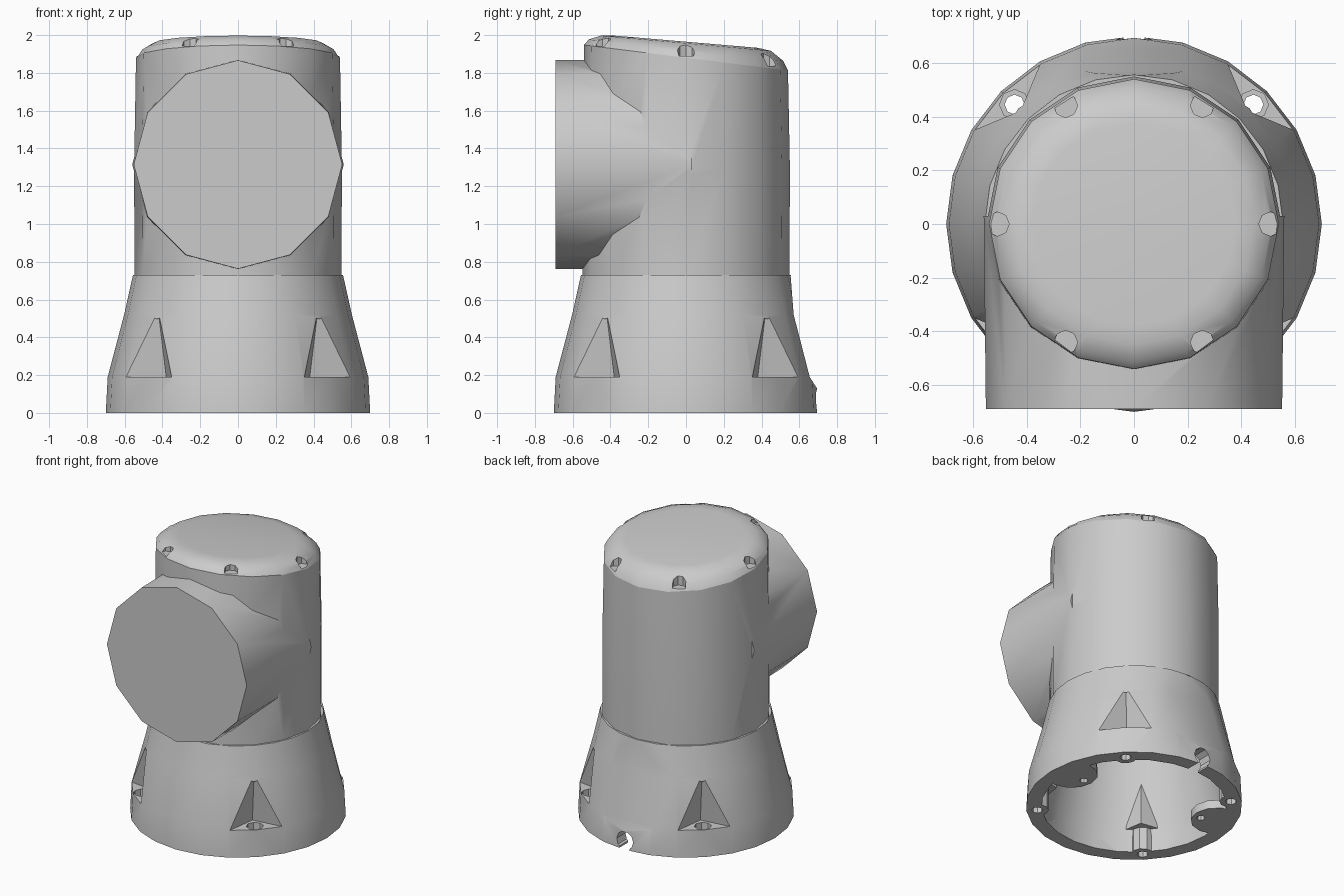
import bpy, bmesh, math
from mathutils import Vector, Matrix

if "Cube" in bpy.data.objects:
    bpy.data.objects.remove(bpy.data.objects["Cube"])


def make(name, bm):
    bmesh.ops.remove_doubles(bm, verts=bm.verts, dist=1e-5)
    bmesh.ops.recalc_face_normals(bm, faces=bm.faces)
    me = bpy.data.meshes.new(name)
    bm.to_mesh(me)
    bm.free()
    ob = bpy.data.objects.new(name, me)
    bpy.context.collection.objects.link(ob)
    return ob


def lathe(name, profile, seg, phase=0.0, shear=None):
    """Closed revolved solid; profile is (r, z) from axis to axis, shear tilts each ring."""
    bm = bmesh.new()
    shear = shear or [0] * len(profile)
    rings = []
    for (r, z), k in zip(profile, shear):
        ring = []
        for i in range(seg if r > 0 else 1):
            a = phase + 2 * math.pi * i / seg
            y = r * math.sin(a)
            ring.append(bm.verts.new((r * math.cos(a), y, z - k * y)))
        rings.append(ring)
    for a, b in zip(rings, rings[1:]):
        for i in range(seg):
            j = (i + 1) % seg
            if len(a) == 1:
                bm.faces.new((a[0], b[j], b[i]))
            elif len(b) == 1:
                bm.faces.new((a[i], a[j], b[0]))
            else:
                bm.faces.new((a[i], a[j], b[j], b[i]))
    return make(name, bm)


def cyl(name, x, y, r, z0, z1, seg=8):
    ob = lathe(name, [(0, z0), (r, z0), (r, z1), (0, z1)], seg)
    ob.data.transform(Matrix.Translation((x, y, 0)))
    return ob


def hull(name, pts):
    bm = bmesh.new()
    for p in pts:
        bm.verts.new(p)
    bmesh.ops.convex_hull(bm, input=bm.verts)
    return make(name, bm)


def boolean(ob, tool, op='DIFFERENCE'):
    bpy.context.view_layer.objects.active = ob
    m = ob.modifiers.new("cut", 'BOOLEAN')
    m.object, m.operation, m.solver = tool, op, 'EXACT'
    bpy.ops.object.modifier_apply(modifier=m.name)
    bpy.data.objects.remove(tool, do_unlink=True)


CORNERS = [(1, 1), (-1, 1), (-1, -1), (1, -1)]
B = 0.445  # bolt offset

# Flared base and the hollow inside it
base = lathe("flared_base", [(0, 0), (0.70, 0), (0.69, 0.19), (0.603, 0.52),
                             (0.556, 0.73), (0, 0.73)], 24)
cavity = lathe("cavity", [(0, -0.1), (0.60, -0.1), (0.60, 0.1), (0.585, 0.2),
                          (0.53, 0.52), (0.49, 0.76), (0, 0.76)], 24)

# Bolt bosses and flange lobes stay solid inside the hollow
for sx, sy in CORNERS:
    boolean(cavity, hull("boss_ridge", [
        (sx * x, sy * y, z) for x, y, z in
        [(.355, .355, .16), (.82, .28, .16), (.28, .82, .16),
         (.355, .355, .19), (.82, .28, .19), (.28, .82, .19), (.39, .39, .57)]]))
    boolean(cavity, cyl("boss", sx * B, sy * B, 0.075, -0.2, 0.175, 10))
LOBES = [math.radians(5), math.radians(160)]
for a in LOBES:
    boolean(cavity, cyl("lobe", .57 * math.cos(a), .57 * math.sin(a), 0.17, -0.2, 0.06, 12))
boolean(base, cavity)

# Triangular bolt pockets with stepped through holes
for sx, sy in CORNERS:
    boolean(base, hull("pocket", [
        (sx * x, sy * y, z) for x, y, z in
        [(.38, .38, .19), (.82, .32, .19), (.32, .82, .19), (.42, .42, .52)]]))
    boolean(base, cyl("bolt_hole", sx * B, sy * B, 0.037, -0.1, 0.2))
    boolean(base, cyl("counterbore", sx * B, sy * B, 0.056, 0.13, 0.205))
for a in LOBES:
    boolean(base, cyl("lobe_hole", .46 * math.cos(a), .46 * math.sin(a), 0.028, -0.1, 0.1))

# Flattened back with a cable notch at the bottom
outline = [(.554, .725), (.57, .52), (.655, .19), (.70, .12), (.9, .12), (.9, .725)]
bm = bmesh.new()
face = bm.faces.new([bm.verts.new((-.4, y, z)) for y, z in outline])
ext = bmesh.ops.extrude_face_region(bm, geom=[face])
bmesh.ops.translate(bm, vec=(.8, 0, 0),
                    verts=[v for v in ext['geom'] if isinstance(v, bmesh.types.BMVert)])
boolean(base, make("back_flat", bm))
notch = cyl("cable_notch", 0, 0, 0.065, -0.85, -0.55, 10)
notch.data.transform(Matrix.Translation((0, 0, 0.06)) @ Matrix.Rotation(math.pi / 2, 4, 'X'))
boolean(base, notch)
boolean(base, hull("notch_slot", [(x, y, z) for x in (-.04, .04)
                                  for y in (.55, .85) for z in (-.05, .05)]))

# Upright housing with a slanted top, merged with the front joint tube
housing = lathe("housing", [(0, 0.73), (0.548, 0.73), (0.55, 1.3), (0.54, 1.88), (0, 1.88)],
                16, math.pi / 2, [0, 0, 0, .125, .125])
tube = lathe("tube", [(0, -0.03), (0.560, -0.03), (0.552, 0.69), (0, 0.69)], 12)
tube.data.transform(Matrix.Translation((0, 0, 1.315)) @ Matrix.Rotation(math.pi / 2, 4, 'X'))
boolean(housing, tube, 'UNION')

# Domed cap with six screw recesses
cap = lathe("top_cap", [(0, 1.88), (0.54, 1.88), (0.515, 1.92), (0.45, 1.957), (0.38, 1.965), (0, 1.965)],
            16, math.pi / 2, [.125, .125, .11, .09, .085, .085])
for i in range(6):
    a = math.radians(60 * i)
    x, y = .51 * math.cos(a), .51 * math.sin(a)
    z = 1.89 - .12 * y
    boolean(cap, cyl("recess", x, y, 0.045, z, z + .2))

# Smooth shading with crisp edges
for ob in (base, housing, cap):
    bpy.ops.object.select_all(action='DESELECT')
    ob.select_set(True)
    bpy.context.view_layer.objects.active = ob
    bpy.ops.object.shade_smooth_by_angle(angle=math.radians(35))
